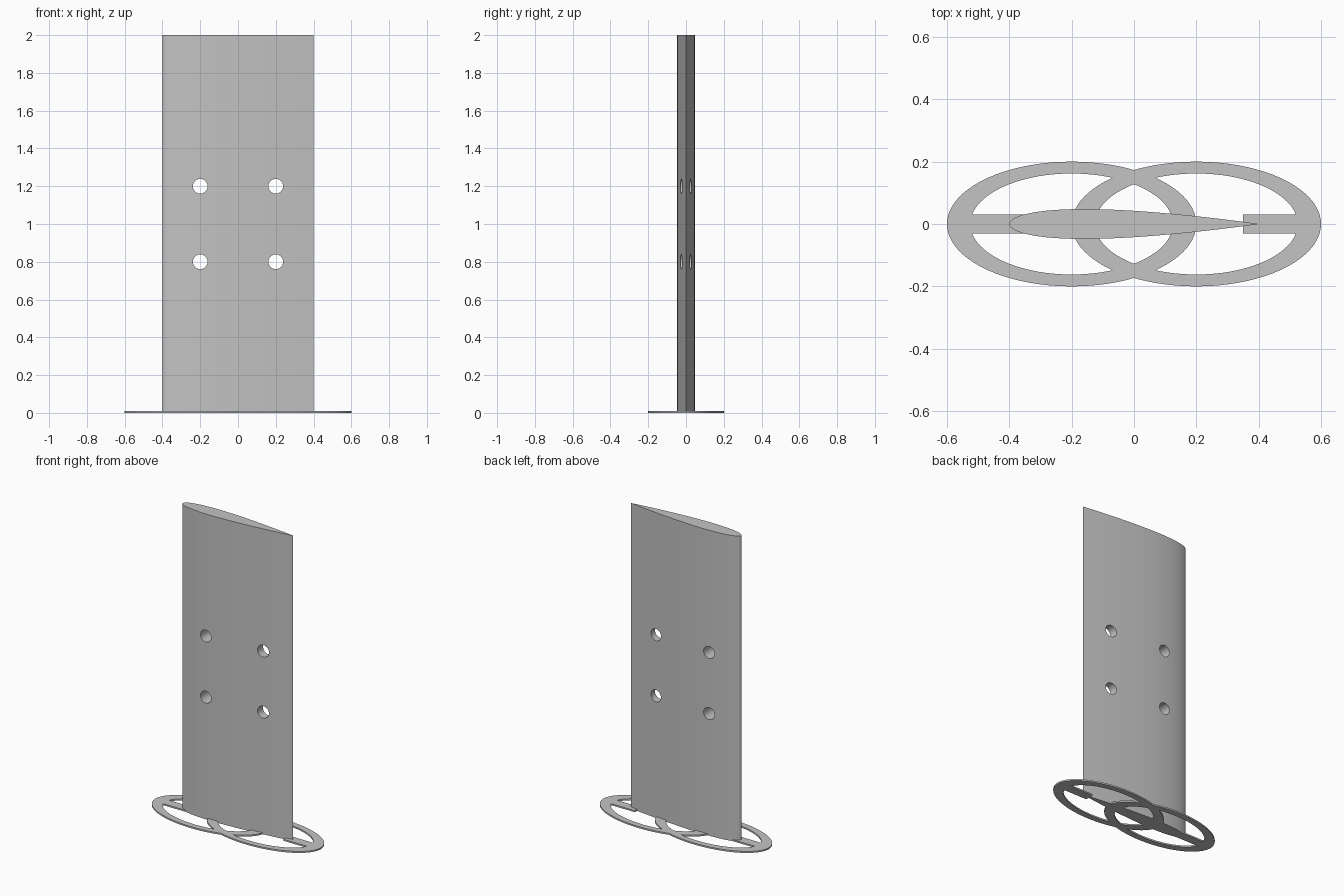
import bpy
import bmesh
from math import sin, cos, pi, sqrt
from mathutils import Matrix

cube = bpy.data.objects.get("Cube")
if cube:
    bpy.data.objects.remove(cube)

PLATE = 0.01      # thickness of the base rings
HEIGHT = 2.0
CHORD = 0.8

grey = bpy.data.materials.new("plain grey")
grey.use_nodes = True
grey.diffuse_color = (0.55, 0.55, 0.55, 1)
grey.node_tree.nodes["Principled BSDF"].inputs["Base Color"].default_value = (0.55, 0.55, 0.55, 1)


def prism(name, outline, z0, z1):
    """Extrude a closed xy outline from z0 to z1."""
    bm = bmesh.new()
    face = bm.faces.new([bm.verts.new((x, y, z0)) for x, y in outline])
    top = bmesh.ops.extrude_face_region(bm, geom=[face])["geom"]
    bmesh.ops.translate(bm, vec=(0, 0, z1 - z0),
                        verts=[v for v in top if isinstance(v, bmesh.types.BMVert)])
    bmesh.ops.recalc_face_normals(bm, faces=bm.faces)
    mesh = bpy.data.meshes.new(name)
    bm.to_mesh(mesh)
    bm.free()
    mesh.materials.append(grey)
    obj = bpy.data.objects.new(name, mesh)
    bpy.context.collection.objects.link(obj)
    return obj


def combine(obj, other, operation):
    """Apply a boolean and remove the other object."""
    mod = obj.modifiers.new("combine", "BOOLEAN")
    mod.operation = operation
    mod.solver = "EXACT"
    mod.object = other
    bpy.context.view_layer.update()
    graph = bpy.context.evaluated_depsgraph_get()
    mesh = bpy.data.meshes.new_from_object(obj.evaluated_get(graph))
    obj.modifiers.clear()
    obj.data = mesh
    bpy.data.objects.remove(other)


def ellipse(cx, rx, ry, count=96):
    return [(cx + rx * cos(2 * pi * i / count), ry * sin(2 * pi * i / count))
            for i in range(count)]


def ring(name, cx):
    obj = prism(name, ellipse(cx, 0.4, 0.2), 0, PLATE)
    hole = prism("ring_cutter", ellipse(cx, 0.325, 0.162), -0.1, 0.1)
    combine(obj, hole, "DIFFERENCE")
    return obj


# Base: two overlapping elliptical rings with a short bar at each end
base = ring("base_rings", -0.2)
combine(base, ring("second_ring", 0.2), "UNION")
for side in (-1, 1):
    bar = prism("bar", [(side * x, y) for x, y in
                        ((0.35, -0.03), (0.56, -0.03), (0.56, 0.03), (0.35, 0.03))], 0, PLATE)
    combine(base, bar, "UNION")


# Blade: symmetric wing section, round at -x and sharp at +x
def half_thickness(t):
    return 0.6 * CHORD * (0.2969 * sqrt(t) - 0.126 * t - 0.3516 * t ** 2
                          + 0.2843 * t ** 3 - 0.1036 * t ** 4)


STEPS = 32
stations = [(1 - cos(pi * i / STEPS)) / 2 for i in range(STEPS + 1)]
upper = [((t - 0.5) * CHORD, half_thickness(t)) for t in stations[1:-1]]
outline = ([(-CHORD / 2, 0)] + upper + [(CHORD / 2, 0)]
           + [(x, -y) for x, y in reversed(upper)])
blade = prism("wing_blade", outline, 0, HEIGHT)

# Four round holes through the blade
for x in (-0.2, 0.2):
    for z in (0.8, 1.2):
        drill = prism("drill", ellipse(0, 0.039, 0.039, 40), -0.2, 0.2)
        drill.data.transform(Matrix.Translation((x, 0, z)) @ Matrix.Rotation(pi / 2, 4, "X"))
        combine(blade, drill, "DIFFERENCE")
